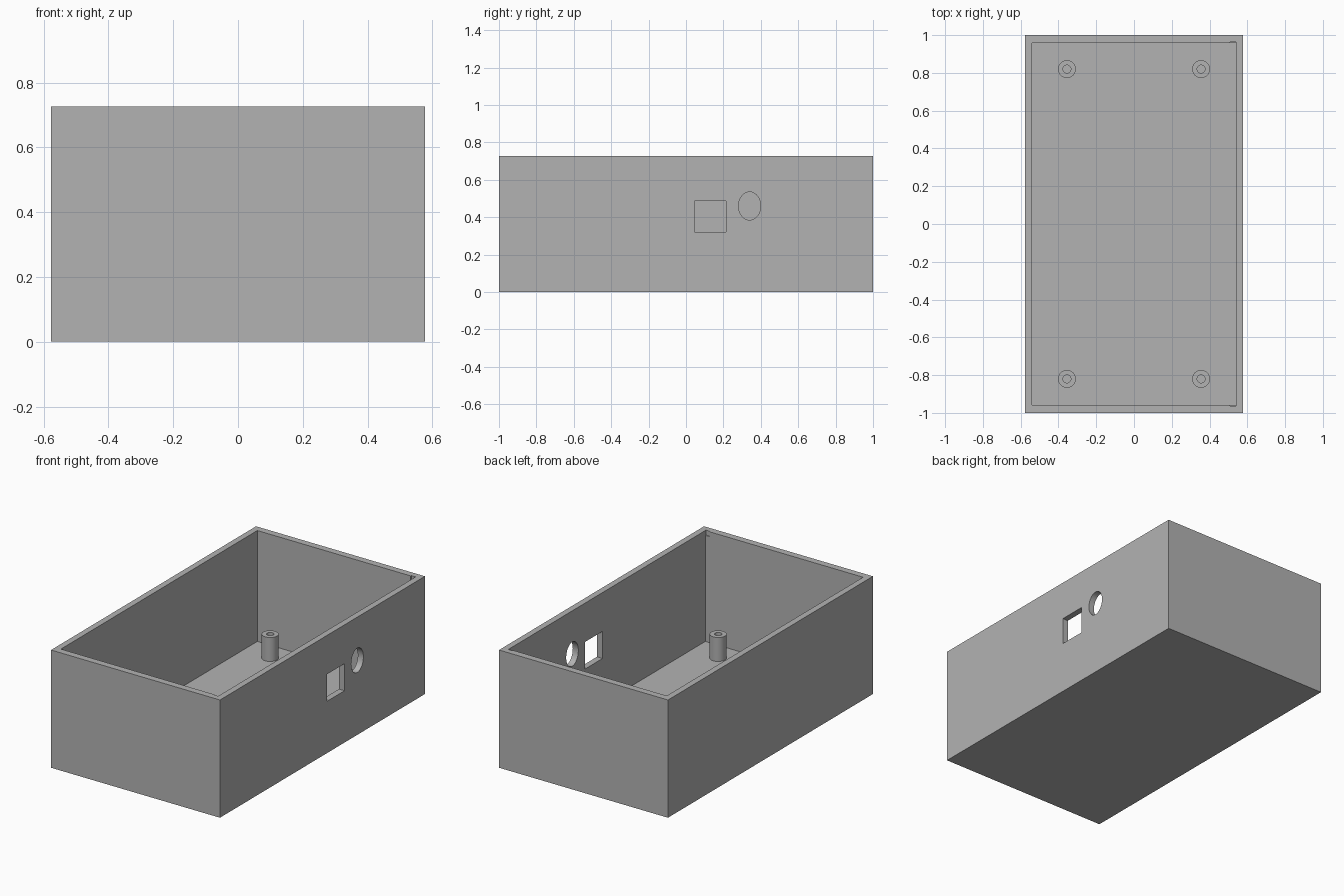
import bpy

if "Cube" in bpy.data.objects:
    bpy.data.objects.remove(bpy.data.objects["Cube"], do_unlink=True)

W, D, H = 1.154, 2.0, 0.727      # outer size
WALL = 0.038

grey = bpy.data.materials.new("plain_grey")
grey.use_nodes = True
colour = (0.45, 0.45, 0.45, 1)
grey.diffuse_color = colour
grey.node_tree.nodes["Principled BSDF"].inputs["Base Color"].default_value = colour


def finish(name):
    obj = bpy.context.object
    obj.name = name
    bpy.ops.object.transform_apply(location=False, rotation=True, scale=True)
    obj.data.materials.append(grey)
    return obj


def box(name, low, high):
    centre = [(a + b) / 2 for a, b in zip(low, high)]
    bpy.ops.mesh.primitive_cube_add(size=1, location=centre)
    bpy.context.object.scale = [b - a for a, b in zip(low, high)]
    return finish(name)


def cylinder(name, radius, depth, centre, rotation=(0, 0, 0), scale=(1, 1, 1)):
    bpy.ops.mesh.primitive_cylinder_add(
        vertices=48, radius=radius, depth=depth, location=centre, rotation=rotation)
    bpy.context.object.scale = scale
    return finish(name)


def cut(target, cutter):
    mod = target.modifiers.new("cut", 'BOOLEAN')
    mod.operation = 'DIFFERENCE'
    mod.solver = 'EXACT'
    mod.object = cutter
    bpy.context.view_layer.objects.active = target
    bpy.ops.object.modifier_apply(modifier=mod.name)
    bpy.data.objects.remove(cutter, do_unlink=True)


def smooth(obj):
    bpy.ops.object.select_all(action='DESELECT')
    obj.select_set(True)
    bpy.context.view_layer.objects.active = obj
    bpy.ops.object.shade_smooth_by_angle()


# Open-topped case
x, y = W / 2, D / 2
case = box("case", (-x, -y, 0), (x, y, H))
ix, iy = x - WALL, y - 0.042
cut(case, box("cavity", (-ix, -iy, 0.042), (ix, iy, H + 0.1)))

# Small rim notches at the two corners beside the ported wall
for s in (-1, 1):
    ends = sorted((s * (iy - 0.03), s * (iy + 0.006)))
    cut(case, box("notch", (ix - 0.03, ends[0], H - 0.03), (ix, ends[1], H + 0.1)))

# Square port and oval port through one side wall
cut(case, box("square_port", (ix - 0.1, 0.045, 0.32), (x + 0.1, 0.215, 0.487)))
cut(case, cylinder("oval_port", 0.075, 0.3, (x, 0.34, 0.46),
                   rotation=(0, 1.570796, 0), scale=(1, 0.79, 1)))
smooth(case)

# Four hollow screw posts standing on the floor
for sx, side in ((-1, "right"), (1, "left")):
    for sy, end in ((-1, "front"), (1, "back")):
        px, py = sx * 0.355, sy * 0.82
        post = cylinder(f"{end}_{side}_post", 0.047, 0.152, (px, py, 0.114))
        cut(post, cylinder("bore", 0.021, 0.3, (px, py, 0.2)))
        smooth(post)
